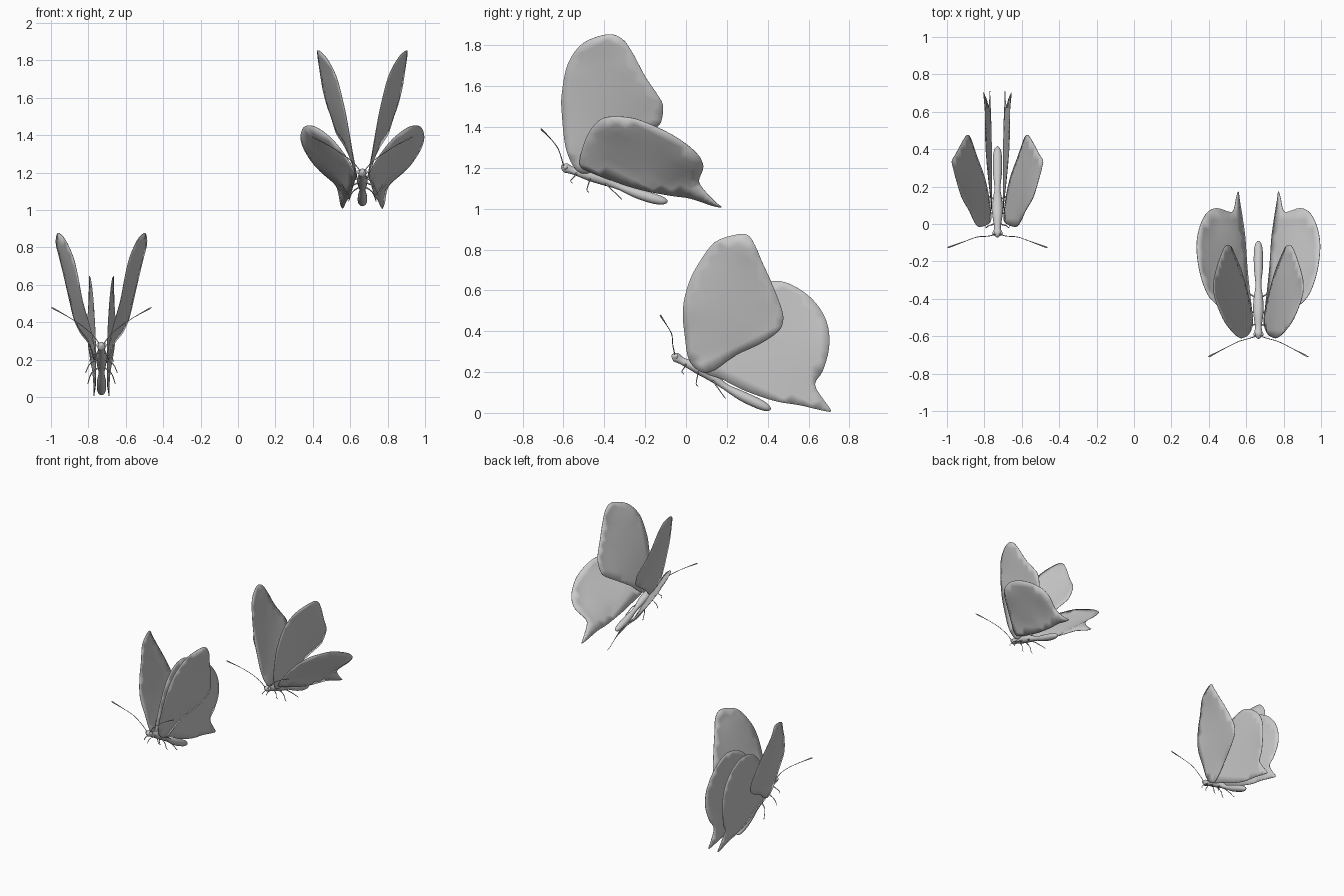
import bpy, bmesh, math
from mathutils import Vector, geometry

if "Cube" in bpy.data.objects:
    bpy.data.objects.remove(bpy.data.objects["Cube"])


def smooth_path(pts, steps=4, closed=False):
    """Catmull-Rom through points of any dimension."""
    P = [Vector(p) for p in pts]
    n = len(P)
    get = (lambda i: P[i % n]) if closed else (lambda i: P[max(0, min(n - 1, i))])
    out = []
    for i in range(n if closed else n - 1):
        a, b, c, d = (get(i + k) for k in (-1, 0, 1, 2))
        for s in range(steps):
            t = s / steps
            out.append(0.5 * (2 * b + (c - a) * t + (2 * a - 5 * b + 4 * c - d) * t * t
                              + (3 * b - a - 3 * c + d) * t ** 3))
    return out if closed else out + [P[-1].copy()]


def finish(bm, name, cx):
    bmesh.ops.recalc_face_normals(bm, faces=bm.faces)
    for f in bm.faces:
        f.smooth = True
    me = bpy.data.meshes.new(name)
    bm.to_mesh(me)
    bm.free()
    ob = bpy.data.objects.new(name, me)
    ob.location.x = cx
    bpy.context.collection.objects.link(ob)
    return ob


def wing(name, outline, cx, side):
    """Outline of (sideways offset, y, z); the inside is relaxed to a soft sheet."""
    edge = smooth_path(outline, 4, True)
    n = len(edge)
    flat = [Vector((p.y, p.z)) for p in edge]
    lo = [min(p[k] for p in flat) for k in (0, 1)]
    step = 0.045
    inner = [Vector((lo[0] + i * step, lo[1] + (j + 0.5 * (i % 2)) * step))
             for i in range(1, 20) for j in range(1, 20)]
    inner = [q for q in inner if min((q - p).length for p in flat) > 0.022]
    vs, _, fs, orig, _, _ = geometry.delaunay_2d_cdt(
        flat + inner, [(i, (i + 1) % n) for i in range(n)], [], 1, 1e-5)
    bm = bmesh.new()
    fixed, mean = set(), sum(p.x for p in edge) / n
    for v, o in zip(vs, orig):
        rim = [k for k in o if k < n]
        bv = bm.verts.new((edge[rim[0]].x if rim else mean, v[0], v[1]))
        if rim:
            fixed.add(bv)
    bm.verts.ensure_lookup_table()
    for f in fs:
        bm.faces.new([bm.verts[i] for i in f])
    bmesh.ops.delete(bm, geom=[v for v in bm.verts if not v.link_faces], context='VERTS')
    free = [(v, [e.other_vert(v) for e in v.link_edges]) for v in bm.verts if v not in fixed]
    for _ in range(150):
        for v, near in free:
            v.co.x = sum(w.co.x for w in near) / len(near)
    for v in bm.verts:
        v.co.x *= side
    ob = finish(bm, name, cx)
    m = ob.modifiers.new("thickness", 'SOLIDIFY')
    m.thickness, m.offset = 0.003, 0


def tube(bm, path, sides=6, steps=4):
    """Round tube through (x, y, z, radius) points."""
    P = smooth_path(path, steps)
    rings = []
    for i, p in enumerate(P):
        t = (P[min(i + 1, len(P) - 1)] - P[max(i - 1, 0)]).to_3d().normalized()
        u = t.cross(Vector((1, 0, 0)) if abs(t.x) < 0.8 else Vector((0, 0, 1))).normalized()
        w = t.cross(u)
        rings.append([bm.verts.new(p.to_3d() + p.w * (math.cos(a) * u + math.sin(a) * w))
                      for a in (2 * math.pi * k / sides for k in range(sides))])
    for a, b in zip(rings, rings[1:]):
        for k in range(sides):
            bm.faces.new((a[k], a[(k + 1) % sides], b[(k + 1) % sides], b[k]))
    bm.faces.new(rings[0])
    bm.faces.new(rings[-1])


def butterfly(tag, cx, fore, hind, spine, feeler, legs):
    for label, s in (("right", 1), ("left", -1)):
        wing(f"{tag}_{label}_forewing", fore, cx, s)
        wing(f"{tag}_{label}_hindwing", hind, cx, s)
        # antenna with a small club at its tip
        bm = bmesh.new()
        radii = (0.003, 0.0022, 0.0022, 0.002, 0.0045, 0.002)
        tube(bm, [(s * d, y, z, r) for (d, y, z), r in zip(feeler, radii)])
        finish(bm, f"{tag}_{label}_antenna", cx)
        # three jointed legs
        bm = bmesh.new()
        for hy, hz, fy, fz, d in legs:
            tube(bm, [(s * 0.012, hy, hz, 0.005),
                      (s * d * 0.75, hy * 0.6 + fy * 0.4, hz * 0.65 + fz * 0.35, 0.003),
                      (s * d, fy, fz + 0.012, 0.0025), (s * d * 1.05, fy + 0.01, fz, 0.002)], 5, 3)
        finish(bm, f"{tag}_{label}_legs", cx)
    # body: head, thorax, waist and abdomen in one skin
    bm = bmesh.new()
    tube(bm, [(0, y, z, r) for y, z, r in spine], 14)
    finish(bm, f"{tag}_body", cx)
    # eyes
    bm = bmesh.new()
    for s in (1, -1):
        r = bmesh.ops.create_uvsphere(bm, u_segments=10, v_segments=8, radius=0.012)
        bmesh.ops.translate(bm, verts=r["verts"], vec=(s * 0.016, spine[1][0], spine[1][1] + 0.003))
    finish(bm, f"{tag}_eyes", cx)


# lower butterfly
fore_low = [(.035, .02, .25), (.06, -.005, .37), (.10, -.015, .51), (.125, .015, .64), (.15, .07, .745),
            (.19, .14, .835), (.22, .235, .871), (.237, .30, .872), (.243, .338, .82), (.225, .37, .745),
            (.20, .417, .642), (.17, .468, .51), (.155, .475, .446), (.14, .45, .397), (.11, .363, .338),
            (.066, .24, .28), (.04, .108, .196)]
hind_low = [(.03, .07, .22), (.035, .12, .38), (.045, .21, .53), (.055, .31, .615), (.062, .40, .643),
            (.065, .485, .64), (.066, .583, .588), (.068, .657, .51), (.073, .696, .42), (.074, .70, .314),
            (.06, .67, .206), (.048, .632, .14), (.042, .67, .07), (.04, .71, .012), (.04, .68, .009),
            (.035, .56, .037), (.032, .436, .058), (.03, .29, .108), (.03, .176, .165)]
spine_low = [(-.07, .282, .006), (-.05, .273, .023), (-.015, .252, .018), (.06, .22, .029), (.13, .177, .025),
             (.19, .13, .016), (.27, .085, .024), (.35, .047, .025), (.395, .026, .018), (.415, .017, .004)]
feeler_low = [(.012, -.055, .285), (.05, -.065, .335), (.11, -.07, .385), (.18, -.095, .43),
              (.255, -.122, .472), (.267, -.126, .48)]
legs_low = [(.0, .24, -.02, .19, .06), (.06, .205, .05, .13, .08), (.13, .16, .185, .07, .07)]
butterfly("lower_butterfly", -.73, fore_low, hind_low, spine_low, feeler_low, legs_low)

# upper butterfly
fore_up = [(.03, -.534, 1.186), (.05, -.588, 1.294), (.08, -.608, 1.466), (.1, -.608, 1.564), (.138, -.578, 1.71),
           (.19, -.505, 1.81), (.235, -.387, 1.853), (.24, -.314, 1.833), (.23, -.26, 1.76), (.212, -.2, 1.647),
           (.188, -.137, 1.554), (.17, -.113, 1.505), (.15, -.118, 1.44), (.135, -.142, 1.40), (.09, -.25, 1.33),
           (.06, -.36, 1.26), (.035, -.46, 1.18)]
hind_up = [(.045, -.52, 1.215), (.10, -.505, 1.304), (.165, -.47, 1.382), (.235, -.42, 1.436), (.28, -.358, 1.451),
           (.315, -.25, 1.441), (.33, -.127, 1.392), (.318, -.03, 1.338), (.28, .054, 1.27), (.225, .085, 1.206),
           (.15, .064, 1.14), (.13, .083, 1.098), (.118, .142, 1.034), (.107, .174, 1.008), (.1, .127, 1.015),
           (.083, .02, 1.05), (.07, -.078, 1.064), (.06, -.225, 1.093), (.048, -.348, 1.132), (.035, -.47, 1.18)]
spine_up = [(-.612, 1.207, .006), (-.59, 1.2, .023), (-.55, 1.185, .018), (-.465, 1.163, .029), (-.395, 1.138, .025),
            (-.325, 1.107, .016), (-.24, 1.075, .024), (-.16, 1.05, .025), (-.11, 1.038, .018), (-.09, 1.035, .004)]
feeler_up = [(.012, -.6, 1.21), (.05, -.612, 1.255), (.11, -.63, 1.3), (.18, -.665, 1.345),
             (.255, -.704, 1.385), (.267, -.71, 1.392)]
legs_up = [(-.535, 1.175, -.565, 1.125, .06), (-.47, 1.15, -.485, 1.08, .08), (-.395, 1.125, -.325, 1.045, .07)]
butterfly("upper_butterfly", .665, fore_up, hind_up, spine_up, feeler_up, legs_up)
